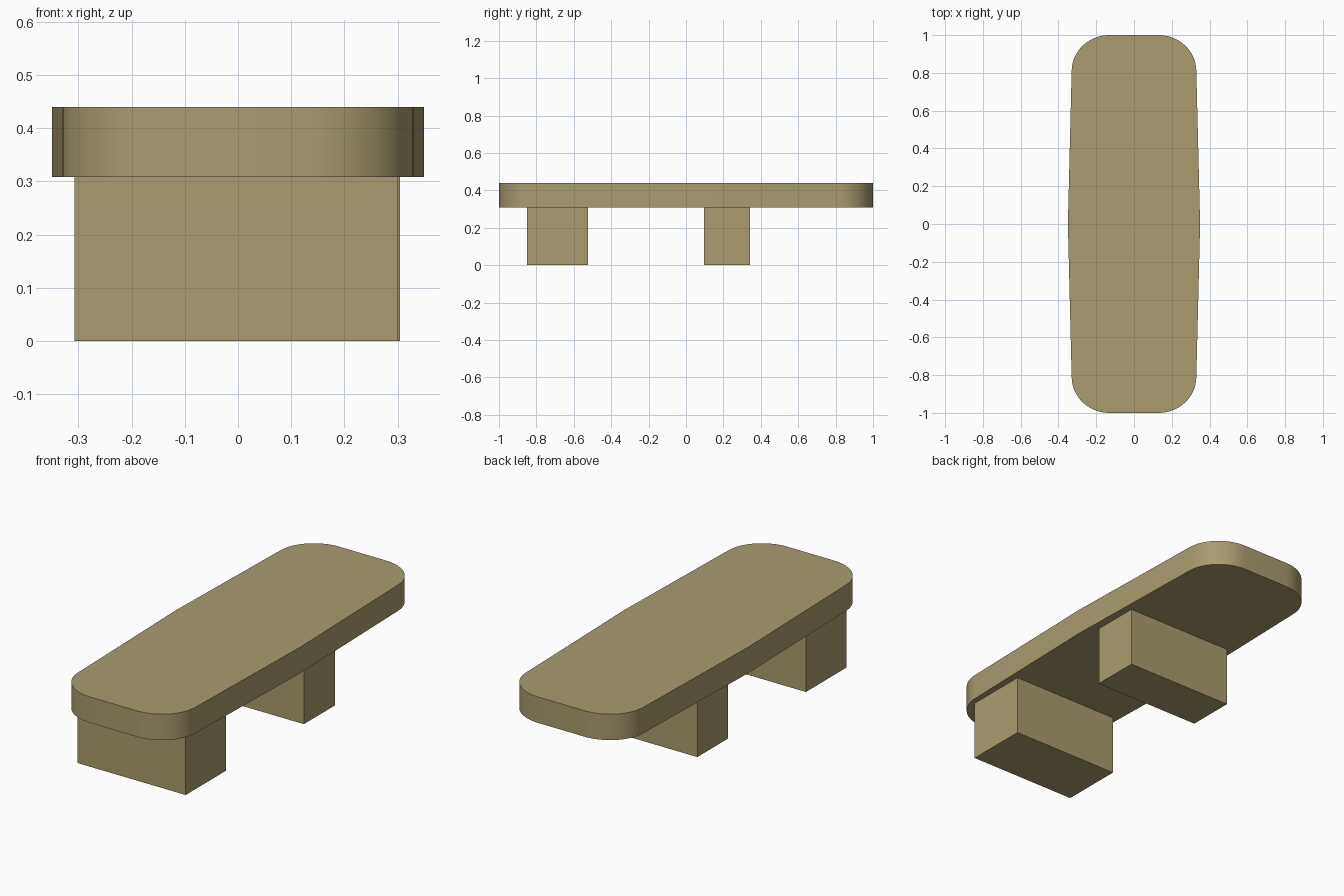
import bpy
import bmesh
from math import sin, cos, pi, radians

cube = bpy.data.objects.get("Cube")
if cube:
    bpy.data.objects.remove(cube, do_unlink=True)

# Single khaki colour
khaki = bpy.data.materials.new("khaki")
khaki.use_nodes = True
colour = (0.40, 0.33, 0.16, 1)
khaki.diffuse_color = colour
khaki.node_tree.nodes["Principled BSDF"].inputs["Base Color"].default_value = colour


def extrude_outline(name, outline, bottom, top):
    """Solid prism from a counter-clockwise plan outline."""
    bm = bmesh.new()
    base = bm.faces.new([bm.verts.new((x, y, bottom)) for x, y in outline])
    new = bmesh.ops.extrude_face_region(bm, geom=[base], use_keep_orig=True)["geom"]
    bmesh.ops.translate(bm, vec=(0, 0, top - bottom),
                        verts=[v for v in new if isinstance(v, bmesh.types.BMVert)])
    bmesh.ops.recalc_face_normals(bm, faces=bm.faces)
    mesh = bpy.data.meshes.new(name)
    bm.to_mesh(mesh)
    bm.free()
    mesh.materials.append(khaki)
    obj = bpy.data.objects.new(name, mesh)
    bpy.context.collection.objects.link(obj)
    return obj


# Bench top: rounded corners, sides bowed out to a slight point at mid-length
HALF_END, HALF_MID, RX, RY = 0.33, 0.35, 0.20, 0.19
STEPS = 16
corner = [(HALF_END - RX + RX * cos(a), 1 - RY + RY * sin(a))
          for a in (pi / 2 * i / STEPS for i in range(STEPS + 1))]
half = [(HALF_MID, 0)] + corner + [(-x, y) for x, y in reversed(corner)]
outline = half + [(-x, -y) for x, y in half]
seat = extrude_outline("seat", outline, 0.308, 0.44)

bpy.ops.object.select_all(action='DESELECT')
seat.select_set(True)
bpy.context.view_layer.objects.active = seat
bpy.ops.object.shade_smooth_by_angle(angle=radians(30))

# Two block legs, unevenly placed along the length
for name, x0, x1, y0, y1 in (("front_leg", -0.307, 0.301, -0.85, -0.525),
                             ("back_leg", -0.304, 0.304, 0.095, 0.343)):
    extrude_outline(name, [(x0, y0), (x1, y0), (x1, y1), (x0, y1)], 0, 0.308)
